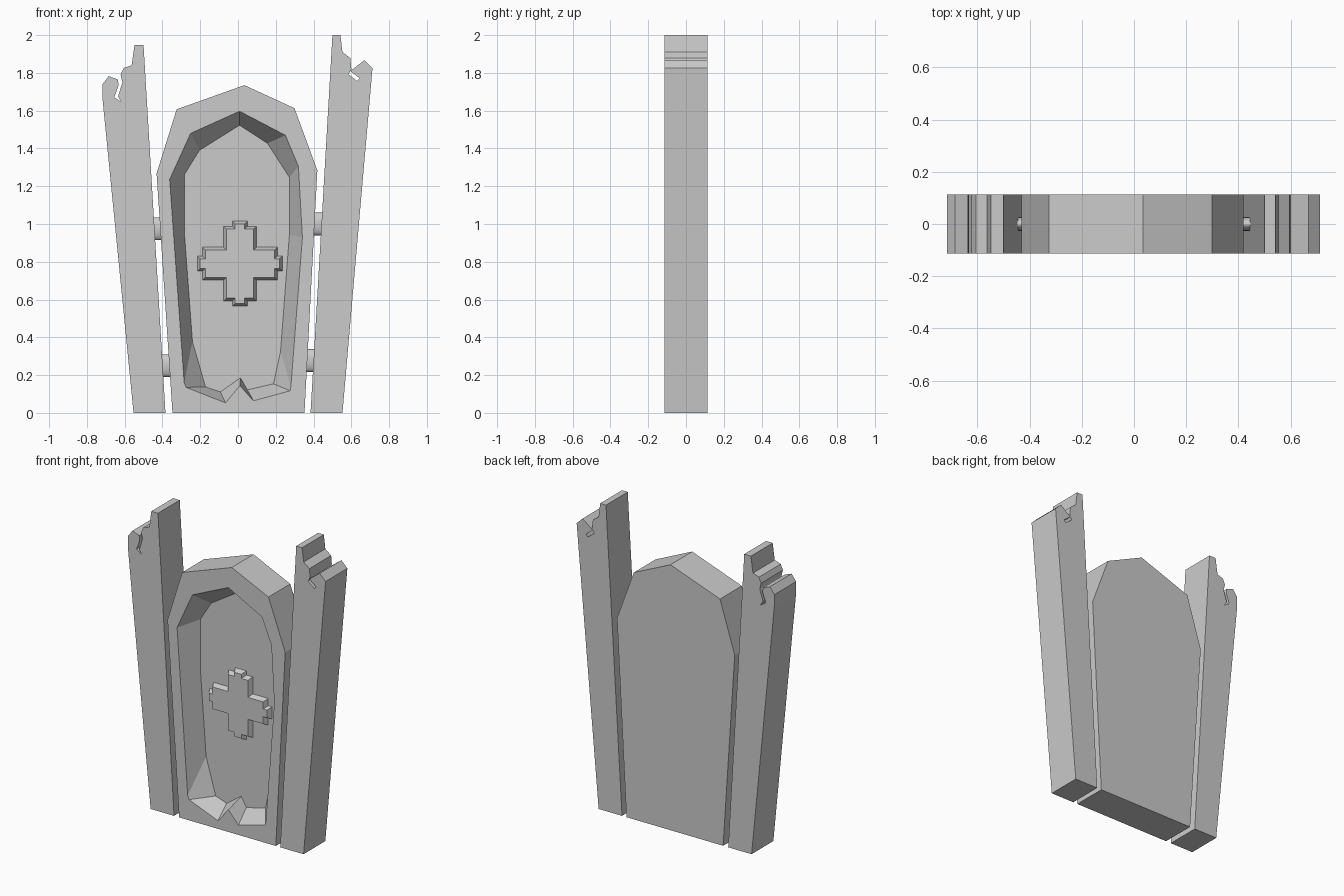
import bpy, bmesh, math

if "Cube" in bpy.data.objects:
    bpy.data.objects.remove(bpy.data.objects["Cube"])

D = 0.1125      # half thickness of the whole piece
FLOOR = 0.015   # depth (y) of the recess floor


def loft(name, rings):
    """Solid through rings given as (y, [(x, z), ...]) with equal point counts."""
    bm = bmesh.new()
    loops = [[bm.verts.new((x, y, z)) for x, z in pts] for y, pts in rings]
    n = len(loops[0])
    for a, b in zip(loops, loops[1:]):
        for i in range(n):
            j = (i + 1) % n
            bm.faces.new((a[i], a[j], b[j], b[i]))
    bm.faces.new(loops[0])
    bm.faces.new(loops[-1])
    bmesh.ops.recalc_face_normals(bm, faces=bm.faces)
    me = bpy.data.meshes.new(name)
    bm.to_mesh(me)
    bm.free()
    ob = bpy.data.objects.new(name, me)
    bpy.context.collection.objects.link(ob)
    return ob


def slab(name, pts):
    return loft(name, [(-D, pts), (D, pts)])


# Broken side posts
slab("left_post", [
    (-0.553, 0), (-0.384, 0), (-0.50, 1.947), (-0.548, 1.947), (-0.563, 1.84),
    (-0.606, 1.825), (-0.622, 1.79), (-0.612, 1.75), (-0.635, 1.675),
    (-0.617, 1.645), (-0.655, 1.67), (-0.632, 1.735), (-0.636, 1.765),
    (-0.685, 1.783), (-0.717, 1.74), (-0.717, 1.66)])
slab("right_post", [
    (0.384, 0), (0.553, 0), (0.712, 1.825), (0.669, 1.867), (0.595, 1.81),
    (0.643, 1.772), (0.632, 1.756), (0.585, 1.793), (0.600, 1.82),
    (0.595, 1.878), (0.553, 1.91), (0.542, 2.0), (0.50, 2.0)])

# Coffin-shaped centre panel
panel = slab("coffin_panel", [
    (-0.347, 0), (0.352, 0), (0.42, 1.284), (0.299, 1.613),
    (0.034, 1.735), (-0.325, 1.607), (-0.431, 1.268)])

# Sloped recess with a jagged lower edge
rim = [(-0.285, 0.16), (-0.341, 0.944), (-0.362, 1.236), (-0.251, 1.48),
       (0.008, 1.597), (0.251, 1.47), (0.32, 1.305), (0.341, 0.928),
       (0.280, 0.14), (0.276, 0.117), (0.082, 0.064), (0.010, 0.145),
       (-0.066, 0.053), (-0.275, 0.135)]
base = [(-0.241, 0.377), (-0.283, 0.944), (-0.283, 1.263), (-0.204, 1.39),
        (0.008, 1.523), (0.156, 1.427), (0.272, 1.247), (0.272, 0.944),
        (0.225, 0.324), (0.188, 0.154), (0.05, 0.122), (0.013, 0.186),
        (-0.093, 0.111), (-0.172, 0.138)]
cutter = loft("recess_cutter", [(-0.2, rim), (-D, rim), (FLOOR, base)])
cutter.hide_render = True
mod = panel.modifiers.new("recess", 'BOOLEAN')
mod.operation = 'DIFFERENCE'
mod.solver = 'EXACT'
mod.object = cutter
bpy.context.view_layer.objects.active = panel
bpy.ops.object.modifier_apply(modifier=mod.name)
bpy.data.objects.remove(cutter)


# Stepped cross with bevelled sides on the recess floor
def cross(inset):
    cap, arm, end, tip = (v - inset for v in (0.045, 0.092, 0.203, 0.23))
    quarter = [(tip, -cap), (tip, cap), (end, cap), (end, arm), (arm, arm),
               (arm, end), (cap, end)]
    pts = []
    for k in range(4):
        c, s = round(math.cos(k * math.pi / 2)), round(math.sin(k * math.pi / 2))
        pts += [(0.01 + x * c - z * s, 0.79 + x * s + z * c) for x, z in quarter]
    return pts


loft("cross_relief", [(-0.015, cross(0.02)), (FLOOR + 0.01, cross(0))])

# Pegs joining the panel to the posts
for name, x, z in (("upper_left_peg", -0.43, 0.975), ("lower_left_peg", -0.38, 0.25),
                   ("upper_right_peg", 0.43, 1.0), ("lower_right_peg", 0.38, 0.277)):
    bpy.ops.mesh.primitive_cylinder_add(vertices=16, radius=1, depth=2,
                                        location=(x, 0, z),
                                        rotation=(0, math.pi / 2, 0))
    peg = bpy.context.object
    peg.name = name
    peg.scale = (0.06, 0.027, 0.05)
    bpy.ops.object.shade_smooth_by_angle()
